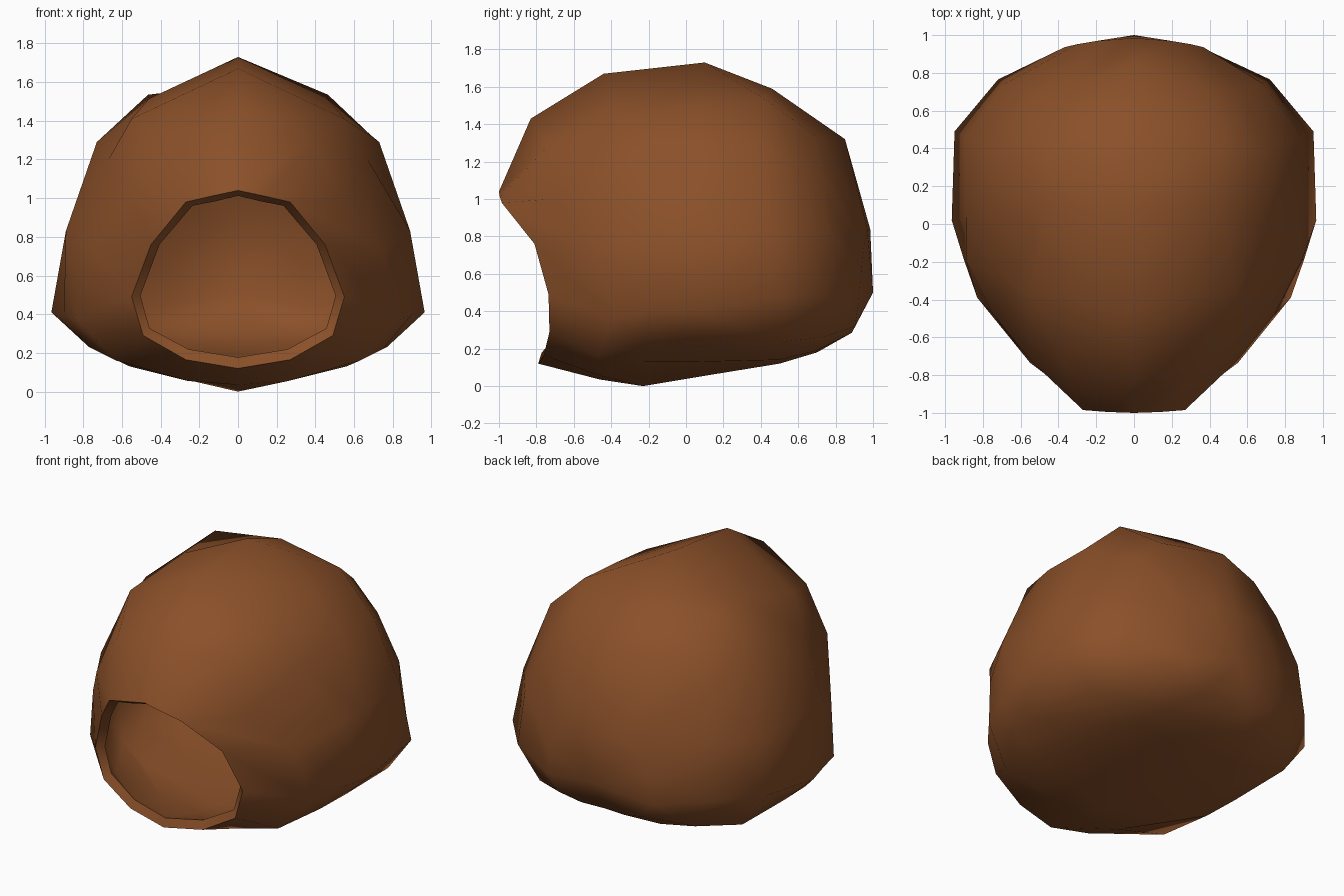
import bpy, bmesh

if "Cube" in bpy.data.objects:
    bpy.data.objects.remove(bpy.data.objects["Cube"])

# One flat colour for the whole shell
clay = bpy.data.materials.new("warm_brown_clay")
clay.diffuse_color = (0.255, 0.08, 0.022, 1)
clay.use_nodes = True
clay.node_tree.nodes["Principled BSDF"].inputs["Base Color"].default_value = clay.diffuse_color

WIDEST = 4   # index of the widest point in a half section
LAST = 7     # index of the bottom point


def depths(top, side, bottom):
    """Depth of each point, blended from the top to the side to the bottom."""
    out = []
    for i in range(LAST + 1):
        if i <= WIDEST:
            out.append(top + (side - top) * i / WIDEST)
        else:
            out.append(side + (bottom - side) * (i - WIDEST) / (LAST - WIDEST))
    return out


def half_section(ys, top_z, bottom_z, sides):
    """Half outline from the top centre, down the side, to the bottom centre."""
    xz = [(0, top_z)] + sides + [(0, bottom_z)]
    return [(x, y, z) for (x, z), y in zip(xz, ys)]


# Rim of the opening, leaning out at the top
rim = half_section([-1, -.995, -.985, -.81, -.735, -.73, -.76, -.79], 1.04, .12,
                   [(.14, 1.01), (.27, .98), (.45, .76), (.55, .49), (.49, .29), (.27, .165)])
brow = half_section([-.83, -.74, -.72, -.48, -.39, -.47, -.46, -.46], 1.43, .035,
                    [(.38, 1.28), (.55, 1), (.745, .73), (.83, .37), (.63, .16), (.26, .055)])
front = half_section([-.44, -.36, -.3, -.19, -.19, -.2, -.23, -.23], 1.67, 0,
                     [(.55, 1.41), (.67, 1.2), (.89, .83), (.9, .4), (.75, .22), (.56, .13)])
middle = half_section(depths(.1, .02, .1), 1.73, .055,
                      [(.46, 1.515), (.73, 1.29), (.89, .83), (.965, .41), (.77, .23), (.48, .13)])
rear = half_section([.46, .42, .4, .46, .49, .5, .5, .5], 1.59, .12,
                    [(.465, 1.535), (.73, 1.285), (.89, .83), (.95, .475), (.77, .235), (.38, .14)])
back = half_section([.85, .7, .7, .745, .765, .73, .7, .7], 1.32, .18,
                    [(.37, 1.33), (.55, 1.15), (.68, .84), (.72, .48), (.58, .26), (.3, .19)])
# Last ring is the back ring shrunk about half way
end = [(x * .54, y, .28 + (z - .18) * .49)
       for (x, _, z), y in zip(back, depths(.985, .92, .87))]

# Loft mirrored rings into the shell
bm = bmesh.new()
rings = []
for half in (rim, brow, front, middle, rear, back, end):
    mirrored = [(-x, y, z) for x, y, z in half[-2:0:-1]]
    rings.append([bm.verts.new(p) for p in half + mirrored])
n = len(rings[0])
for a, b in zip(rings, rings[1:]):
    for i in range(n):
        j = (i + 1) % n
        bm.faces.new((a[i], b[i], b[j], a[j]))

# Close the back with a shallow fan
tip = bm.verts.new((0, 1, .5))
for i in range(n):
    bm.faces.new((rings[-1][i], tip, rings[-1][(i + 1) % n]))
bmesh.ops.recalc_face_normals(bm, faces=bm.faces)
top_face = max(bm.faces, key=lambda f: f.calc_center_median().z)
if top_face.normal.z < 0:
    bmesh.ops.reverse_faces(bm, faces=bm.faces)
mesh = bpy.data.meshes.new("shelter_shell")
bm.to_mesh(mesh)
bm.free()

shell = bpy.data.objects.new("shelter_shell", mesh)
bpy.context.collection.objects.link(shell)
mesh.materials.append(clay)

# Wall thickness, inward
bpy.context.view_layer.objects.active = shell
shell.select_set(True)
wall = shell.modifiers.new("wall", 'SOLIDIFY')
wall.thickness = 0.06
wall.offset = -1
bpy.ops.object.modifier_apply(modifier=wall.name)

# Smooth surfaces, crisp rim
bpy.ops.object.shade_smooth_by_angle(angle=1.1)
